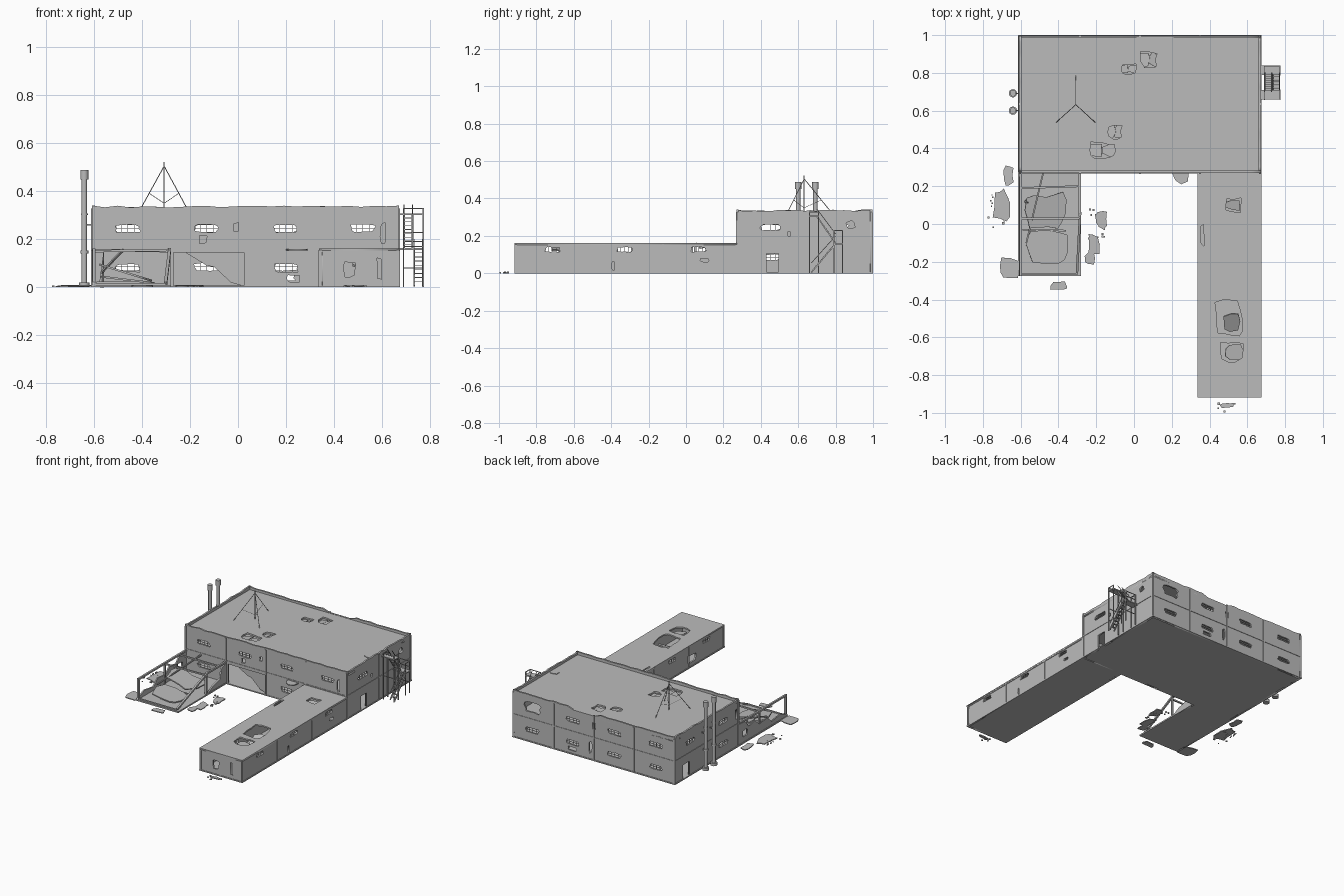
import bpy, bmesh, math, random
from mathutils import Matrix, Vector

random.seed(7)
rnd = random.uniform
cube = bpy.data.objects.get("Cube")
if cube:
    bpy.data.objects.remove(cube, do_unlink=True)

concrete = bpy.data.materials.new("concrete grey")
concrete.use_nodes = True
GREY = (0.5, 0.5, 0.5, 1)
concrete.diffuse_color = GREY
concrete.node_tree.nodes["Principled BSDF"].inputs["Base Color"].default_value = GREY


def add(name, mesh):
    ob = bpy.data.objects.new(name, mesh)
    mesh.materials.clear()
    mesh.materials.append(concrete)
    bpy.context.collection.objects.link(ob)
    return ob


def box(name, x, y, z):
    """Box from (min, max) ranges."""
    bm = bmesh.new()
    bmesh.ops.create_cube(bm, size=1)
    for v in bm.verts:
        v.co = [r[0] if c < 0 else r[1] for c, r in zip(v.co, (x, y, z))]
    me = bpy.data.meshes.new(name)
    bm.to_mesh(me)
    bm.free()
    return add(name, me)


def beam(name, a, b, r, sides=4, r2=None):
    """Straight bar or pipe between two points."""
    a, b = Vector(a), Vector(b)
    d = b - a
    bm = bmesh.new()
    bmesh.ops.create_cone(bm, cap_ends=True, segments=sides, radius1=r,
                          radius2=r if r2 is None else r2, depth=d.length)
    if sides == 4:
        bm.transform(Matrix.Rotation(math.pi / 4, 4, 'Z'))
    bm.transform(Matrix.Translation((a + b) / 2) @ d.to_track_quat('Z', 'Y').to_matrix().to_4x4())
    me = bpy.data.meshes.new(name)
    bm.to_mesh(me)
    bm.free()
    return add(name, me)


def jag(u, v, w, h, n=12, rough=0.3):
    """Ragged outline roughly filling a w by h rectangle."""
    pts = []
    for i in range(n):
        t = 2 * math.pi * (i + rnd(-.25, .25)) / n
        k = rnd(1 - rough, 1)
        cx = max(-1, min(1, 1.35 * math.cos(t)))
        cy = max(-1, min(1, 1.35 * math.sin(t)))
        pts.append((u + cx * k * w / 2, v + cy * k * h / 2))
    return pts


FACING = {'x': Matrix(((0, 0, 1, 0), (1, 0, 0, 0), (0, 1, 0, 0), (0, 0, 0, 1))),
          'y': Matrix(((1, 0, 0, 0), (0, 0, -1, 0), (0, 1, 0, 0), (0, 0, 0, 1))),
          'z': Matrix.Identity(4)}


def panel(name, axis, at, outline, holes=(), thick=.012, tilt=None):
    """Flat sheet with holes, lying across the given axis."""
    cu = bpy.data.curves.new(name, 'CURVE')
    cu.dimensions = '2D'
    cu.fill_mode = 'BOTH'
    cu.extrude = thick / 2
    for loop in [outline, *holes]:
        sp = cu.splines.new('POLY')
        sp.points.add(len(loop) - 1)
        for p, (u, v) in zip(sp.points, loop):
            p.co = (u, v, 0, 1)
        sp.use_cyclic_u = True
    tmp = bpy.data.objects.new(name, cu)
    bpy.context.collection.objects.link(tmp)
    dg = bpy.context.evaluated_depsgraph_get()
    me = bpy.data.meshes.new_from_object(tmp.evaluated_get(dg))
    bpy.data.objects.remove(tmp, do_unlink=True)
    bm = bmesh.new()
    bm.from_mesh(me)
    bmesh.ops.remove_doubles(bm, verts=bm.verts, dist=1e-5)
    bmesh.ops.recalc_face_normals(bm, faces=bm.faces)
    shift = Vector((at if axis == 'x' else 0, at if axis == 'y' else 0, at if axis == 'z' else 0))
    bm.transform(Matrix.Translation(shift) @ FACING[axis])
    if tilt:
        mid = sum((v.co for v in bm.verts), Vector()) / len(bm.verts)
        bm.transform(Matrix.Translation(mid) @ Matrix.Rotation(tilt[1], 4, tilt[0])
                     @ Matrix.Translation(-mid))
    bm.to_mesh(me)
    bm.free()
    return add(name, me)


def rect(u0, u1, v0, v1):
    return [(u0, v0), (u1, v0), (u1, v1), (u0, v1)]


def wall(name, axis, at, out, u0, u1, h, windows=(), holes=(), doors=(), ribs=2,
         bands=(), rough=0, dips=()):
    """Wall with doors, broken windows, ragged top, ribs and bands."""
    line = [(u0, 0)]
    for a, b, top in doors:
        line += [(a, 0), (a, top), (b, top), (b, 0)]
    line += [(u1, 0), (u1, h)]
    if rough:
        for i in range(23, 0, -1):
            u = u0 + (u1 - u0) * i / 24
            low = any(a < u < b for a, b in dips)
            line.append((u, h - (.02 if low else rnd(0, rough))))
    line.append((u0, h))
    cuts = [jag(u, v, w, t, 14, .22) for u, v, w, t in windows] + [jag(*q) for q in holes]
    panel(name, axis, at, line, cuts)

    def strip(label, ur, vr, d0, d1):
        dr = sorted((at + out * d0, at + out * d1))
        box(label, *((dr, ur, vr) if axis == 'x' else (ur, dr, vr)))
    for u, v, w, t in windows:
        strip("window_bar", (u - w / 2, u + w / 2), (v - .001, v + .001), -.002, .002)
        for k in (-.25, 0, .25):
            strip("window_bar", (u + k * w - .001, u + k * w + .001), (v - t / 2, v + t / 2), -.002, .002)
    for i in range(ribs + 1):
        c = u0 + .005 + (u1 - u0 - .01) * i / ribs
        strip("wall_rib", (c - .005, c + .005), (0, h - rough * 1.5), 0, .01)
    for z in bands:
        strip("wall_band", (u0, u1), (z - .004, z + .004), 0, .009)


# Main block
L, R, F, B = -.608, .672, .274, .996
bays = (-.46, -.13, .2, .52)
wall("front_wall", 'y', F + .002, -1, L, R, .34, [(x, .245, .11, .034) for x in bays] +
     [(-.46, .08, .11, .034), (.2, .08, .11, .036)],
     [(-.145, .2, .035, .035, 8), (-.008, .25, .022, .04, 8), (.605, .22, .025, .1, 10),
      (.23, .035, .06, .035, 9)], [(-.27, .025, .145)], 4, (.165,), .008)
wall("back_wall", 'y', B - .006, 1, L, R, .34,
     [(x, .245, .11, .034) for x in bays[:3]] + [(x, .085, .11, .034) for x in bays],
     [(.52, .25, .14, .09, 14), (.2, .04, .08, .03, 9), (.03, .25, .03, .05, 8),
      (.06, .09, .025, .1, 9)], (), 4, (.165,), .01, [(.03, .23)])
wall("right_wall", 'x', R - .006, 1, F, B, .34, [(.45, .245, .11, .034)],
     [(.55, .21, .02, .03, 7), (.88, .26, .05, .04, 9)],
     [(.43, .495, .105)], 2, (.165,), .008)
wall("left_wall", 'x', L + .006, -1, F, B, .34, [(.45, .245, .11, .034), (.82, .245, .11, .034),
     (.45, .085, .11, .034)], [(.3, .24, .025, .08, 8)], [(.83, .9, .105)], 2, (.165,), .008)
box("main_floor", (-.613, .676), (.268, 1), (0, .008))
box("upper_floor", (L, R), (F, B), (.16, .168))
roof_holes = [(-.1, .49, .08, .09, 10), (-.17, .39, .15, .09, 12), (.08, .87, .09, .1, 10),
              (-.03, .82, .09, .06, 9)]
panel("main_roof", 'z', .312, rect(L, R, F, B), [jag(*q) for q in roof_holes])
for u, v, w, h, n in roof_holes:
    for k in (-.25, .25):
        panel("roof_rubble", 'z', .302, jag(u + k * w, v, w * .62, h * .9, 7), (), .005, ('Y', rnd(-.2, .2)))
panel("roof_scrap", 'z', .32, jag(.625, .59, .06, .06, 7), (), .004)

# Torn sheet left in the wide gateway
panel("gateway_sheet", 'y', F + .02, [(-.22, .145), (-.13, .09), (-.1, .085), (-.03, .02),
      (.01, .008), (.025, .008), (.025, .145)], (), .004)

# Long low wing
W0, W1, E = .34, .672, -.914
wing_windows = [(y, .127, .085, .028) for y in (-.715, -.33, .065)]
wall("wing_right_wall", 'x', W1 - .006, 1, E, F, .155, wing_windows,
     [(.1, .07, .05, .025, 8), (-.39, .04, .015, .06, 7)], (), 3, (.15,))
wall("wing_left_wall", 'x', W0 + .006, -1, E, F, .155, wing_windows,
     [(-.05, .07, .12, .08, 11), (-.55, .06, .1, .07, 10)], (), 3, (.15,))
wall("wing_end_wall", 'y', E + .006, -1, W0, W1, .155, [],
     [(.465, .075, .055, .07, 9), (.59, .08, .02, .1, 8)], (), 2, (.15,))
box("wing_floor", (.336, .676), (-.918, F), (0, .008))
panel("wing_roof", 'z', .157, rect(.337, .676, -.918, F),
      [jag(.5, -.5, .15, .21, 13, .25), jag(.52, -.68, .13, .12, 10),
       jag(.525, .1, .1, .08, 8), jag(.36, -.06, .025, .12, 7)], .01)
panel("fallen_roof_piece", 'z', .11, jag(.52, -.52, .1, .12, 7), (), .01, ('X', .5))
panel("fallen_roof_piece", 'z', .135, jag(.53, -.68, .11, .09, 7), (), .008, ('Y', .25))
panel("fallen_roof_piece", 'z', .14, jag(.525, .1, .09, .06, 7), (), .008, ('X', .2))
panel("ledge_scrap", 'z', .157, [(.2, .272), (.29, .272), (.285, .225), (.25, .21), (.22, .23)], (), .006)

# Collapsed wing: slab, surviving frame and leaning sheets
S = -.276
box("ruin_floor", (-.613, -.28), (S, F), (0, .01))
beam("ruin_left_beam", (-.6, F, .155), (-.6, S, .155), .009)
beam("ruin_right_beam", (-.288, F, .155), (-.288, .05, .155), .009)
beam("ruin_broken_beam", (-.285, .06, .158), (-.302, -.26, .015), .009)
beam("ruin_bent_beam", (-.48, F, .155), (-.57, -.1, .06), .006)
beam("ruin_cross_beam", (-.6, .19, .155), (-.288, .2, .15), .007)
beam("ruin_cross_beam", (-.6, .03, .15), (-.288, .03, .155), .007)
beam("ruin_floor_beam", (-.6, -.265, .014), (-.3, -.265, .014), .006)
beam("ruin_floor_beam", (-.59, -.03, .02), (-.36, -.035, .02), .006)
for x, y in ((-.6, S + .008), (-.6, .03), (-.288, .05)):
    beam("ruin_post", (x, y, 0), (x, y, .158), .009)
panel("ruin_left_wall", 'x', -.604, [(F, 0), (F, .155), (.2, .15), (.16, .1), (.09, .115), (.04, .07),
      (-.05, .08), (-.1, .035), (-.2, .05), (S, .02), (S, 0)], [jag(.2, .07, .06, .05, 8)], .01)
panel("ruin_right_wall", 'x', -.288, [(F, 0), (F, .15), (.22, .13), (.2, .06), (.12, .04), (.05, 0)], (), .01)
panel("ruin_fallen_roof", 'z', .06, jag(-.47, .07, .25, .2, 12), (), .008, ('Y', .3))
panel("ruin_fallen_roof", 'z', .03, jag(-.46, -.13, .24, .2, 11), (), .008, ('Y', .12))
beam("ruin_spike", (-.57, .12, 0), (-.56, .11, .15), .012, 5, .001)

# Ground debris sheets and crumbs
for u, v, w, h, n in ((-.665, .26, .06, .12, 9), (-.7, .1, .1, .2, 10), (-.665, -.24, .12, .13, 9),
                      (-.17, .02, .07, .11, 9), (-.21, -.11, .07, .12, 8), (-.235, -.18, .06, .08, 7),
                      (-.4, -.325, .1, .05, 8), (.49, -.96, .08, .025, 8)):
    panel("debris_sheet", 'z', .005, jag(u, v, w, h, n, .35), (), .006, ('X', rnd(-.03, .03)))
for u, v, w, h, n in ((-.71, .08, .1, .2, 14), (-.19, 0, .1, .16, 14), (.49, -.965, .09, .04, 9)):
    for i in range(n):
        x, y, s = u + rnd(-w, w) / 2, v + rnd(-h, h) / 2, rnd(.003, .006)
        box("crumb", (x - s, x + s), (y - s, y + s), (0, s * 1.5))
box("crumb", (-.775, -.765), (.03, .04), (0, .008))
box("crumb", (.475, .485), (-.998, -.988), (0, .006))

# Chimney pipes
for y in (.692, .6):
    for z0, z1, r in ((0, .02, .022), (.02, .47, .012), (.14, .152, .017), (.3, .308, .015), (.45, .488, .017)):
        ob = beam("chimney_pipe", (-.641, y, z0), (-.641, y, z1), r, 14)
        ob.data.shade_smooth()
        ob.data.set_sharp_from_angle(angle=math.radians(40))
    beam("chimney_bracket", (-.641, y, .26), (-.605, y, .26), .004)

# Roof aerial on a tripod
top = Vector((-.308, .632, .505))
beam("aerial_mast", (-.308, .632, .316), (-.308, .632, .522), .0025, 6)
for x, y in ((-.308, .785), (-.412, .538), (-.206, .538)):
    foot = Vector((x, y, .316))
    beam("aerial_leg", foot, top, .002, 6)
    beam("aerial_strut", foot.lerp(top, .4), (-.308, .632, .35), .0012, 5)

# Outside stair: posts, landings, two flights and rails
X0, X1 = .69, .772
for y, h in ((.66, .33), (.708, .33), (.79, .23), (.836, .23)):
    for x in (X0, X1):
        beam("stair_post", (x, y, 0), (x, y, h), .004)
for y0, y1, z in ((.79, .84, .155), (.66, .71, .3)):
    box("stair_landing", (.672, .776), (y0, y1), (z, z + .008))
for x in (X0, X1):
    for y0, y1, z in ((.79, .836, .228), (.66, .708, .328)):
        beam("landing_rail", (x, y0, z), (x, y1, z), .003)
for y, z in ((.836, .19), (.836, .228), (.66, .328), (.66, .17), (.836, .08)):
    beam("end_rail", (X0, y, z), (X1, y, z), .003)
for (ya, za), (yb, zb), xs in (((.67, .005), (.8, .16), (.735, .77)), ((.8, .16), (.7, .304), (.692, .728))):
    for x in xs:
        beam("stair_stringer", (x, ya, za), (x, yb, zb), .005)
        beam("stair_handrail", (x, ya, za + .05), (x, yb, zb + .04), .0025)
    for i in range(1, 9):
        t = i / 9
        y, z = ya + (yb - ya) * t, za + (zb - za) * t
        box("stair_tread", xs, (y - .006, y + .006), (z - .001, z + .002))
